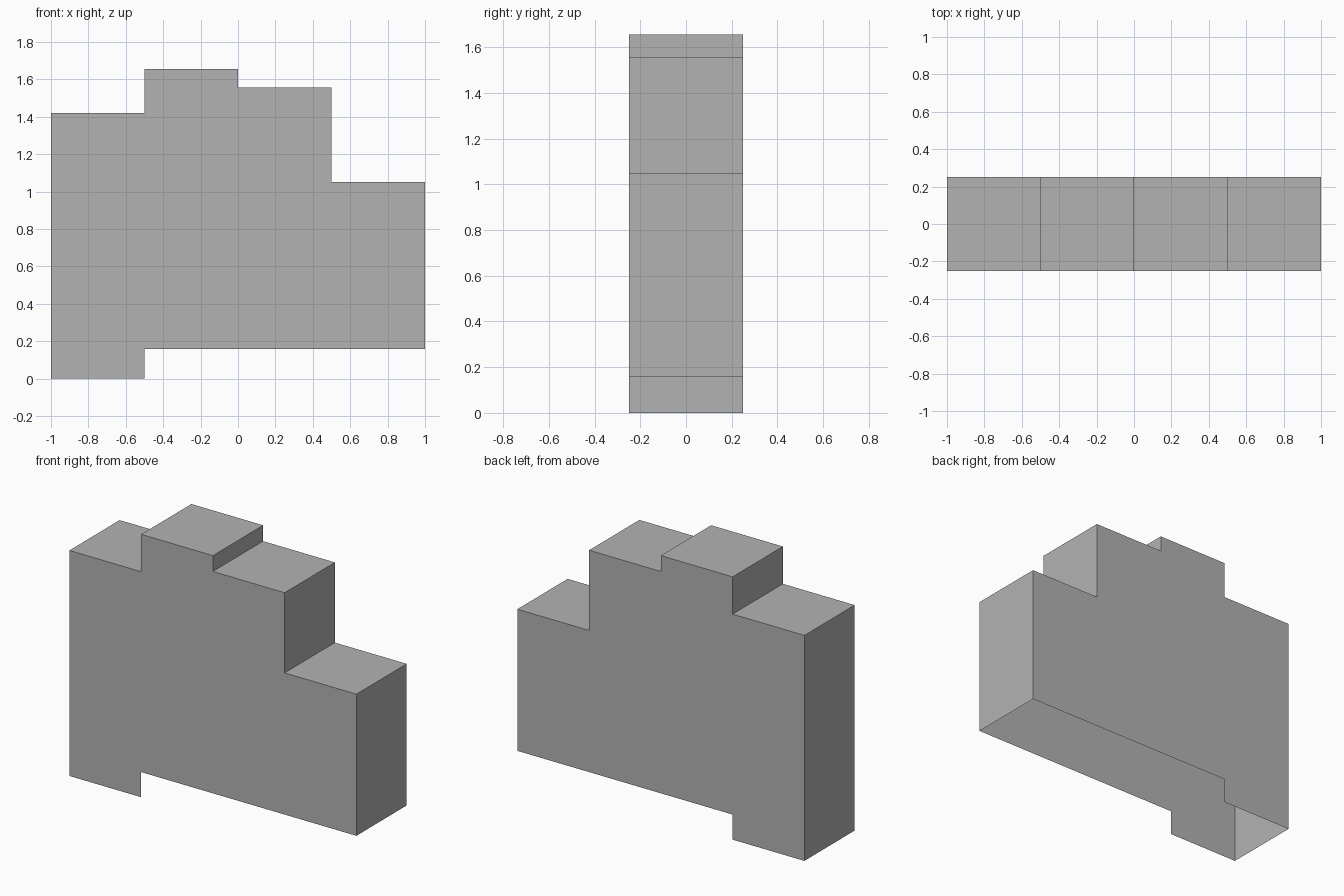
import bpy
import bmesh

cube = bpy.data.objects.get("Cube")
if cube:
    bpy.data.objects.remove(cube, do_unlink=True)

HALF_DEPTH = 0.25
BODY_BASE = 0.158

# Stepped outline, clockwise from the bottom of the leg
profile = [
    (-1, 0), (-1, 1.42), (-0.5, 1.42), (-0.5, 1.655), (0, 1.655), (0, 1.555),
    (0.5, 1.555), (0.5, 1.05), (1, 1.05), (1, BODY_BASE),
    (-0.5, BODY_BASE), (-0.5, 0),
]
OPEN_EDGES = 3  # the last outline edges form the open underside

# Single plain colour
grey = bpy.data.materials.new("grey")
grey.use_nodes = True
colour = (0.45, 0.45, 0.45, 1)
grey.diffuse_color = colour
grey.node_tree.nodes["Principled BSDF"].inputs["Base Color"].default_value = colour

# Front and back walls joined by a strip over the tops and sides
bm = bmesh.new()
front = [bm.verts.new((x, -HALF_DEPTH, z)) for x, z in profile]
back = [bm.verts.new((x, HALF_DEPTH, z)) for x, z in profile]
bm.faces.new(front[::-1])
bm.faces.new(back)
for i in range(len(profile) - OPEN_EDGES):
    bm.faces.new((front[i], front[i + 1], back[i + 1], back[i]))
bm.normal_update()

mesh = bpy.data.meshes.new("stepped_shell")
bm.to_mesh(mesh)
bm.free()
mesh.materials.append(grey)
shell = bpy.data.objects.new("stepped_shell", mesh)
bpy.context.collection.objects.link(shell)
